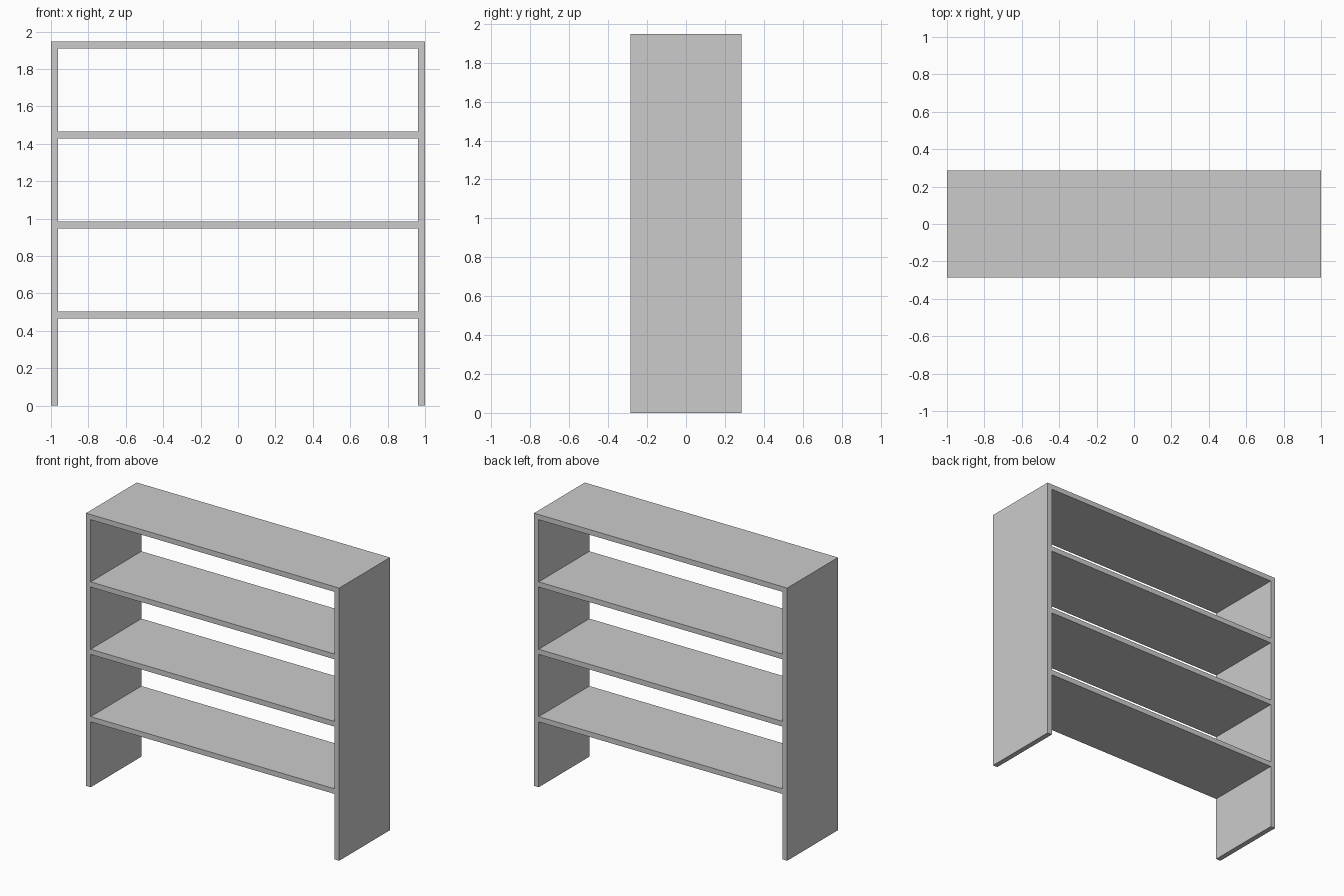
import bpy, bmesh

if "Cube" in bpy.data.objects:
    bpy.data.objects.remove(bpy.data.objects["Cube"])

W, D, H, T = 2.0, 0.572, 1.947, 0.037   # overall size and board thickness
PITCH = 0.481                           # vertical distance between boards


def extrude_profile(name, points):
    """Extrude an x-z outline through the full depth."""
    bm = bmesh.new()
    face = bm.faces.new([bm.verts.new((x, -D / 2, z)) for x, z in points])
    ext = bmesh.ops.extrude_face_region(bm, geom=[face])
    moved = [v for v in ext["geom"] if isinstance(v, bmesh.types.BMVert)]
    bmesh.ops.translate(bm, verts=moved, vec=(0, D, 0))
    bmesh.ops.recalc_face_normals(bm, faces=bm.faces)
    mesh = bpy.data.meshes.new(name)
    bm.to_mesh(mesh)
    bm.free()
    obj = bpy.data.objects.new(name, mesh)
    bpy.context.collection.objects.link(obj)
    return obj


# Outer case: two side panels and the top in one continuous arch
o, i = W / 2, W / 2 - T
extrude_profile("case", [(-o, 0), (-o, H), (o, H), (o, 0),
                         (i, 0), (i, H - T), (-i, H - T), (-i, 0)])

# Three evenly spaced shelves between the sides
for n in range(1, 4):
    z = H - n * PITCH
    extrude_profile(f"shelf_{n}", [(-i, z - T), (-i, z), (i, z), (i, z - T)])
